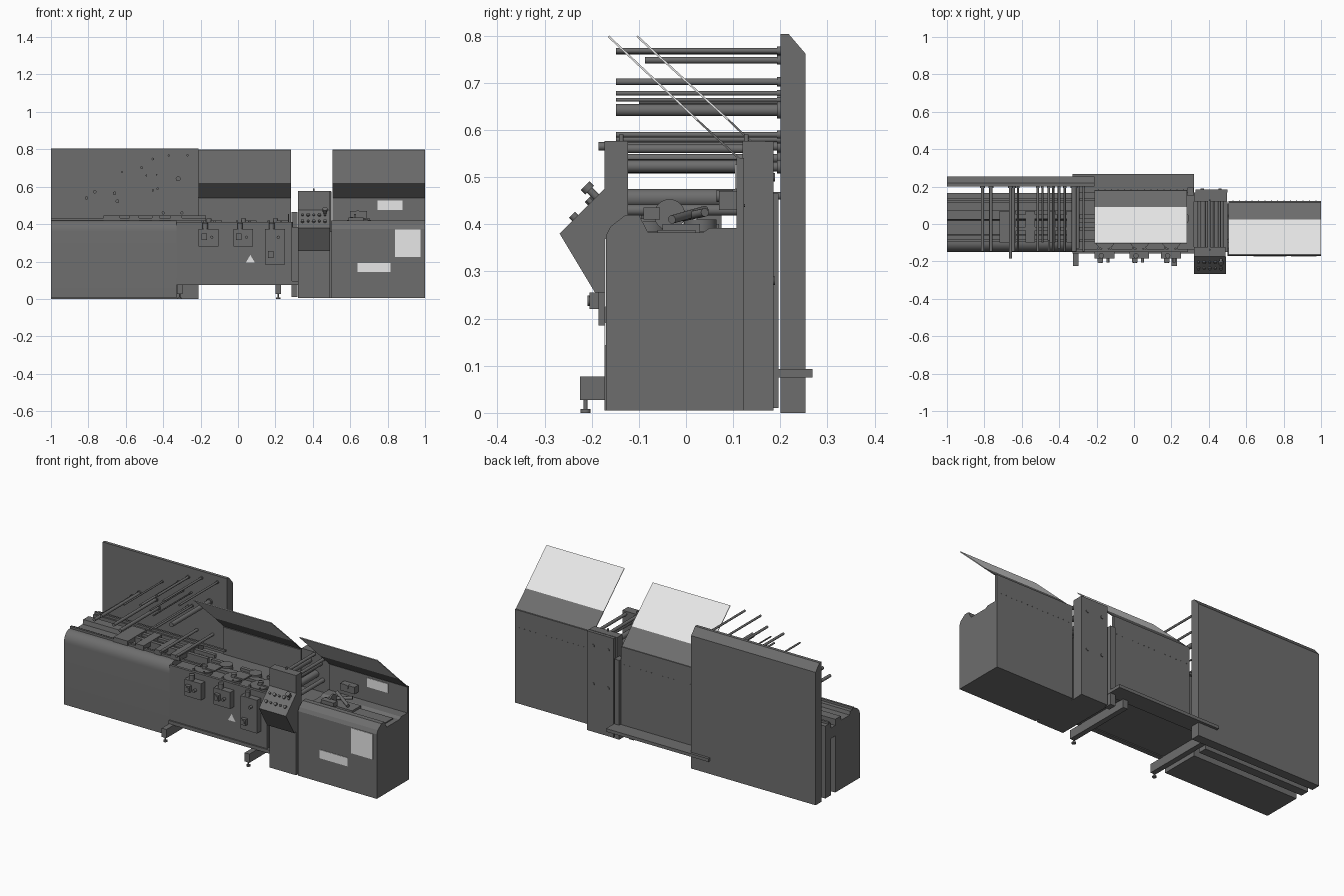
import bpy, bmesh, math
from mathutils import Vector


def material(name, v):
    m = bpy.data.materials.new(name)
    m.diffuse_color = (v, v, v, 1)
    return m


GREY = material("machine_grey", 0.155)
LIGHT = material("pale_panel", 0.8)


def finish(name, bm, mat=GREY, smooth=False):
    bmesh.ops.recalc_face_normals(bm, faces=bm.faces)
    me = bpy.data.meshes.new(name)
    bm.to_mesh(me)
    bm.free()
    me.materials.append(mat)
    ob = bpy.data.objects.new(name, me)
    bpy.context.collection.objects.link(ob)
    if smooth:
        bpy.ops.object.select_all(action='DESELECT')
        ob.select_set(True)
        bpy.context.view_layer.objects.active = ob
        bpy.ops.object.shade_smooth_by_angle(angle=math.radians(35))
    return ob


def prism(name, pts, x0, x1, mat=GREY, smooth=False):
    """Extrude a (y, z) outline from x0 to x1."""
    bm = bmesh.new()
    f = bm.faces.new([bm.verts.new((x0, y, z)) for y, z in pts])
    new = bmesh.ops.extrude_face_region(bm, geom=[f])["geom"]
    bmesh.ops.translate(bm, vec=(x1 - x0, 0, 0),
                        verts=[v for v in new if isinstance(v, bmesh.types.BMVert)])
    return finish(name, bm, mat, smooth)


def box(name, x0, x1, y0, y1, z0, z1, mat=GREY):
    return prism(name, [(y0, z0), (y1, z0), (y1, z1), (y0, z1)], x0, x1, mat)


def rod(name, p, q, r, sides=16, mat=GREY):
    p, q = Vector(p), Vector(q)
    bm = bmesh.new()
    bmesh.ops.create_cone(bm, cap_ends=True, segments=sides, radius1=r, radius2=r, depth=(q - p).length)
    rot = Vector((0, 0, 1)).rotation_difference(q - p).to_matrix()
    for v in bm.verts:
        v.co = rot @ v.co + (p + q) / 2
    return finish(name, bm, mat, True)


# Tall back panel with chamfered top
prism("back_panel", [(.2, 0), (.253, 0), (.253, .762), (.218, .803), (.2, .803)], -1, -.21)

# Web rollers standing out of the back panel: x, z, radius, front end y
rollers = [(-.27, .768, .006, -.148), (-.37, .766, .006, -.148), (-.455, .748, .007, -.087),
           (-.515, .702, .007, -.148), (-.62, .678, .005, -.148), (-.435, .664, .004, -.148),
           (-.32, .642, .013, -.148), (-.43, .59, .006, -.148), (-.455, .58, .006, -.148),
           (-.81, .54, .009, -.148), (-.765, .573, .009, -.148), (-.66, .565, .009, -.185),
           (-.645, .522, .01, -.148), (-.49, .66, .005, -.1)]
for x, z, r, y in rollers:
    rod("web_roller", (x, .2, z), (x, y, z), r)
    rod("roller_collar", (x, .2, z), (x, .193, z), r * 1.4)

# Left cabinet with rounded front shoulder and grooved top
arc = [(-.10 - .05 * math.cos(a), .36 + .06 * math.sin(a))
       for a in [math.radians(90 * i / 8) for i in range(9)]]
prism("left_cabinet", [(-.15, .005)] + arc +
      [(-.06, .42), (-.055, .4), (.02, .4), (.025, .425), (.075, .425), (.075, .005)], -1, -.33, smooth=True)
box("left_rear_slab", -1, -.33, .115, .165, .005, .42)
box("infeed_bridge", -1, -.33, .075, .115, .33, .39)
for y in (-.095, .125):
    box("side_rail", -1, -.17, y, y + .012, .42, .432)
box("long_guide", -.63, -.17, -.035, -.015, .4, .445)
box("long_guide", -.63, -.17, .03, .05, .42, .44)
for x, w in ((-.72, .09), (-.58, .05), (-.46, .04), (-.36, .06)):
    box("guide_bridge", x, x + w, -.1, .07, .42, .447)
for x in (-.4, -.3):
    rod("cross_bar", (x, -.13, .46), (x, .2, .46), .008)

# Middle frame: body, rear wall, front lip and rear ledge
box("middle_body", -.33, .32, -.135, .17, .08, .385)
box("front_plate", -.33, .29, -.15, -.135, .095, .41)
box("front_lip", -.33, .32, -.158, -.13, .075, .095)
box("middle_rear_wall", -.21, .283, .165, .183, .08, .54)
box("rear_ledge", -.33, .32, .165, .268, .075, .093)
box("rear_post", .287, .318, .15, .196, .01, .465)

# Feet beams with levelling screws
for x in (-.312, .215):
    box("foot_beam", x - .015, x + .015, -.225, .19, .027, .077)
    rod("foot_screw", (x, -.213, .03), (x, -.213, .005), .004)
    rod("foot_pad", (x, -.213, .008), (x, -.213, 0), .011)

# Sealing stations: drum with disc on top, motor block and knob in front
for x, low in ((-.155, .28), (.03, .28), (.2, .185)):
    box("motor_block", x - .055, x + .05, -.185, -.15, low, .375)
    rod("station_drum", (x, -.08, .38), (x, -.08, .405), .042, 24)
    rod("station_disc", (x, -.08, .405), (x, -.08, .412), .055, 24)
    rod("station_hub", (x, -.08, .41), (x, -.08, .43), .014)
    box("station_arm", x - .012, x + .07, -.09, -.02, .412, .42)
    rod("drive_wheel", (x + .06, .03, .385), (x + .06, .03, .41), .035, 24)
    box("rear_carriage", x - .05, x + .04, .05, .07, .385, .4)
    box("gauge_box", x - .04, x - .01, -.205, -.18, low + .035, low + .07)
    rod("gauge_dial", (x - .025, -.205, low + .053), (x - .025, -.209, low + .053), .011)
    rod("front_knob", (x + .015, -.185, .33), (x + .015, -.205, .33), .008)
    rod("drop_shaft", (x - .02, -.17, .36), (x - .02, -.17, .405), .014)
    for dx in (-.035, .03):
        rod("clamp_pin", (x + dx, -.13, .38), (x + dx, -.13, .42), .006)
box("station_bridge", -.3, .28, -.03, .01, .385, .4)
rod("hand_lever", (.27, -.03, .385), (.27, -.03, .455), .004)

# Small warning triangle
bm = bmesh.new()
bm.faces.new([bm.verts.new(p) for p in ((.042, -.1515, .195), (.09, -.1515, .195), (.066, -.1515, .235))])
finish("warning_plate", bm, LIGHT)

# Right cabinet with sloped front shoulder and tall rear wall
prism("right_cabinet", [(-.17, .005), (-.17, .375), (-.16, .395), (-.128, .42), (-.1, .42), (-.08, .382),
                        (.035, .382), (.05, .392), (.11, .392), (.11, .005)], .5, 1)
box("right_rear_wall", .505, 1, .107, .123, .005, .54)
for x0, x1, z0, z1, y in ((.84, .975, .225, .37, -.17), (.64, .815, .143, .192, -.17),
                          (.745, .88, .475, .527, .107)):
    box("label_plate", x0, x1, y - .003, y, z0, z1, LIGHT)

# Cutting mechanism inside the right cabinet
box("cutter_base", .56, .76, -.05, .03, .38, .4)
box("cutter_head", .59, .67, -.09, -.055, .41, .435)
rod("cutter_arm", (.57, -.03, .41), (.7, .04, .425), .009)
rod("cutter_arm", (.72, -.03, .41), (.6, .04, .43), .009)
box("cutter_bracket", .6, .69, .07, .107, .43, .47)
rod("cutter_pivot", (.64, .1, .46), (.64, .065, .46), .013)
box("outfeed_strip", .76, .97, -.06, .02, .38, .388)
rod("cutter_disc", (.62, -.035, .42), (.63, -.035, .42), .033, 24)


# Raised lids: grey hinge strip and pale window
def lid(x0, x1, hinge, fold, tip):
    for name, (a, b), mat in (("lid_hinge_strip", (hinge, fold), GREY), ("lid_window", (fold, tip), LIGHT)):
        prism(name, [a, b, (b[0] + .003, b[1] + .003), (a[0] + .003, a[1] + .003)], x0, x1, mat)


lid(-.21, .283, (.175, .537), (.088, .62), (-.105, .797))
lid(.505, 1, (.112, .537), (.022, .62), (-.166, .797))

# Roller column: front and rear posts carrying rollers
box("column_front_post", .32, .49, -.173, -.123, .005, .577)
box("column_rear_post", .32, .497, .12, .168, .005, .577)
box("column_back_plate", .33, .5, .168, .185, .005, .575)
box("column_base", .32, .5, -.15, .12, .005, .36)
for x, z, r in ((.36, .455, .02), (.41, .455, .02), (.455, .43, .012), (.37, .523, .015),
                (.44, .523, .013), (.40, .565, .009), (.47, .56, .009)):
    rod("column_roller", (x, -.123, z), (x, .12, z), r)
for y in (-.137, .128):
    rod("column_cap_screw", (.405, y, .577), (.405, y, .59), .005)
for x in (.365, .46):
    for z in (.28, .5):
        rod("column_back_bolt", (x, .185, z), (x, .189, z), .009)

# Wedge shaped control box with buttons on its sloped face
prism("control_box", [(-.173, .475), (-.268, .38), (-.193, .255), (-.173, .255)], .32, .492)
out = Vector((0, -.7071, .7071))
for row, t in enumerate((.3, .65)):
    for i in range(5):
        p = Vector((.345 + i * .03, -.173 - .095 * t, .475 - .095 * t))
        rod("control_button", p, p + out * .01, .009 if (i + row) % 2 else .006, 12)
p = Vector((.465, -.19, .458))
rod("emergency_stem", p, p + out * .02, .008)
rod("emergency_button", p + out * .02, p + out * .034, .013)

# Rivet rows across the rear walls
for i in range(14):
    rod("rear_rivet", (-.19 + i * .035, .183, .44), (-.19 + i * .035, .185, .44), .003, 6)
    rod("rear_rivet", (.53 + i * .034, .123, .44), (.53 + i * .034, .125, .44), .003, 6)
